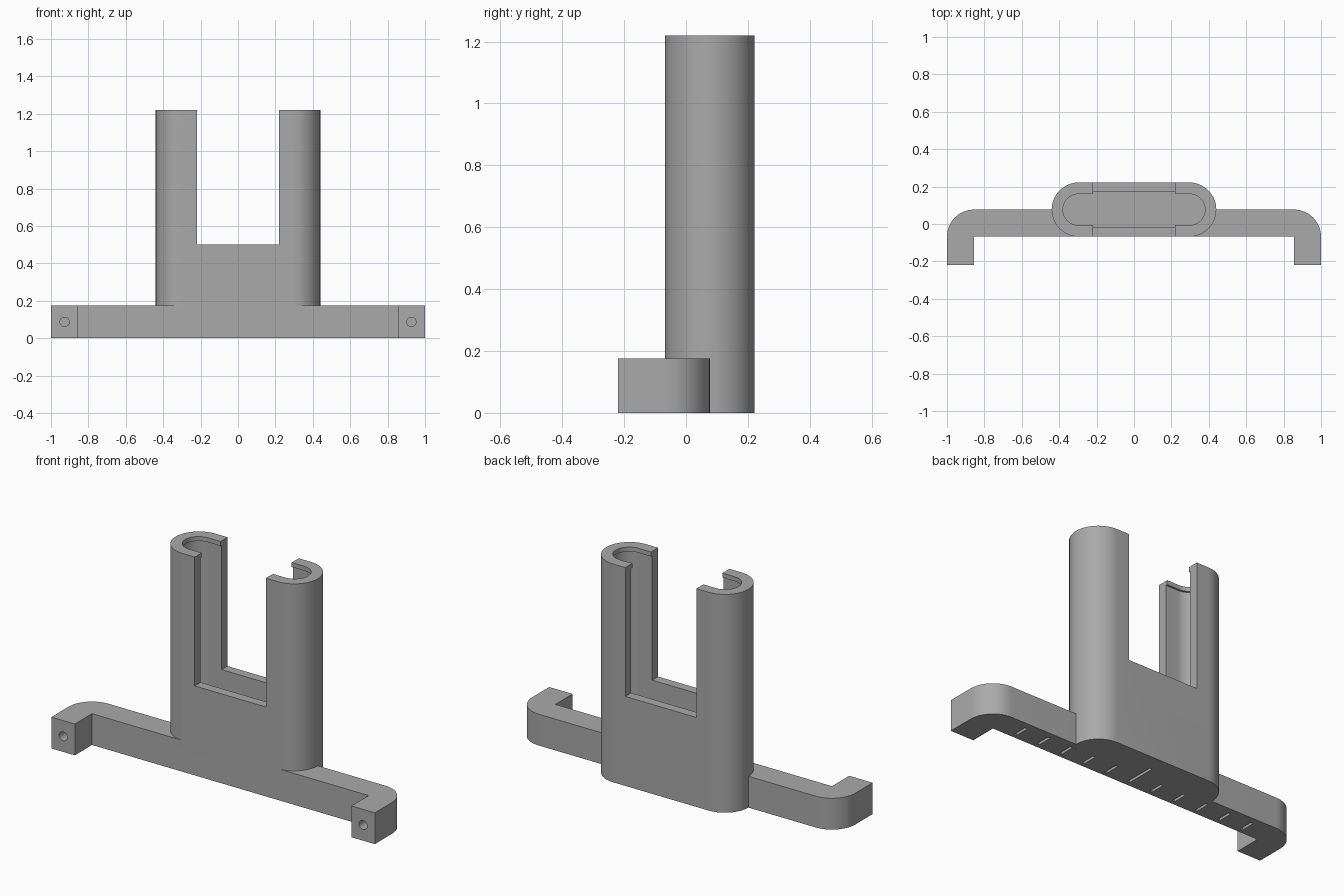
import bpy, bmesh
from math import sin, cos, pi, radians

cube = bpy.data.objects.get("Cube")
if cube:
    bpy.data.objects.remove(cube, do_unlink=True)

grey = bpy.data.materials.new("plain grey")
grey.use_nodes = True
colour = (0.4, 0.4, 0.4, 1)
grey.diffuse_color = colour
grey.node_tree.nodes["Principled BSDF"].inputs["Base Color"].default_value = colour

POST_Y = 0.077      # centre line of the sleeve
POST_TOP = 1.22
BAR_TOP = 0.175
FRONT, BACK = -0.068, 0.077


def prism(name, outline, z0, z1):
    """Extrude a flat counter-clockwise outline from z0 to z1."""
    bm = bmesh.new()
    face = bm.faces.new([bm.verts.new((x, y, z0)) for x, y in outline])
    top = bmesh.ops.extrude_face_region(bm, geom=[face])["geom"]
    for v in top:
        if isinstance(v, bmesh.types.BMVert):
            v.co.z = z1
    bmesh.ops.recalc_face_normals(bm, faces=bm.faces)
    mesh = bpy.data.meshes.new(name)
    bm.to_mesh(mesh)
    bm.free()
    mesh.materials.append(grey)
    obj = bpy.data.objects.new(name, mesh)
    bpy.context.collection.objects.link(obj)
    return obj


def box(name, x0, x1, y0, y1, z0, z1):
    return prism(name, [(x0, y0), (x1, y0), (x1, y1), (x0, y1)], z0, z1)


def arc(cx, cy, r, start, end, n):
    angles = [radians(start + (end - start) * i / n) for i in range(n + 1)]
    return [(cx + r * cos(a), cy + r * sin(a)) for a in angles]


def stadium(half_length, r):
    c = half_length - r
    return arc(c, POST_Y, r, -90, 90, 32) + arc(-c, POST_Y, r, 90, 270, 32)


def combine(target, tool, operation):
    """Apply a boolean and discard the tool."""
    bpy.context.view_layer.objects.active = target
    mod = target.modifiers.new("combine", "BOOLEAN")
    mod.operation = operation
    mod.solver = "EXACT"
    mod.object = tool
    tool.hide_render = True
    bpy.ops.object.modifier_apply(modifier=mod.name)
    bpy.data.objects.remove(tool, do_unlink=True)


# Mounting bar with rounded outer corners and two forward feet
half = [(0.855, FRONT), (0.855, -0.22), (1, -0.22)]
half += arc(0.855, BACK - 0.145, 0.145, 0, 90, 20)
bar = half + [(-x, y) for x, y in reversed(half)]
holder = prism("holder_with_mounting_bar", bar, 0, BAR_TOP)

# Upright sleeve, joined to the bar
combine(holder, prism("sleeve", stadium(0.44, 0.145), 0, POST_TOP), "UNION")

# Hollow inside, with a narrower mouth forming a lip
combine(holder, prism("cavity", stadium(0.39, 0.093), 0.06, POST_TOP - 0.025), "DIFFERENCE")
combine(holder, prism("mouth", stadium(0.38, 0.083), POST_TOP - 0.1, POST_TOP + 0.1), "DIFFERENCE")

# Wide slot through front and back walls
combine(holder, box("slot", -0.22, 0.22, -0.4, 0.5, 0.5, POST_TOP + 0.2), "DIFFERENCE")

# Screw holes in the feet
for side in (-1, 1):
    hole = prism("screw_hole", arc(0, 0, 0.025, 0, 345, 23), -0.1, 0.1)
    hole.rotation_euler.x = pi / 2
    hole.location = (side * 0.927, -0.2, 0.087)
    bpy.context.view_layer.update()
    combine(holder, hole, "DIFFERENCE")

# Row of grooves under the bar, the middle one longer
for i in range(-5, 6):
    x = i * 0.146
    end = 0.13 if i == 0 else 0.04
    combine(holder, box("groove", x - 0.008, x + 0.008, -0.045, end, -0.05, 0.02), "DIFFERENCE")

bpy.ops.object.select_all(action="DESELECT")
holder.select_set(True)
bpy.context.view_layer.objects.active = holder
bpy.ops.object.shade_smooth_by_angle(angle=radians(30))
